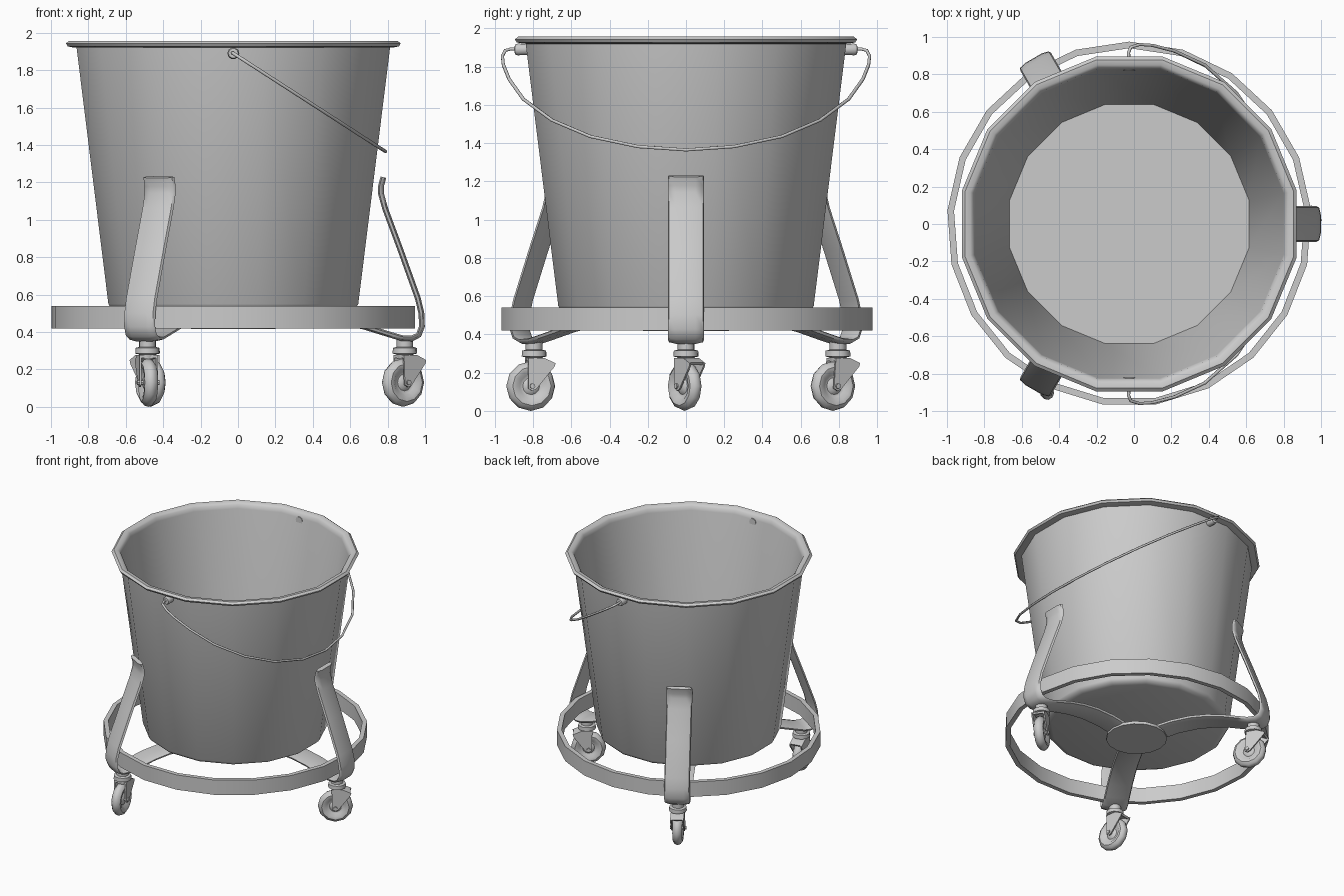
import bpy, bmesh
from math import pi, radians, cos
from mathutils import Vector, Matrix

if "Cube" in bpy.data.objects:
    bpy.data.objects.remove(bpy.data.objects["Cube"])

CX = -0.025  # common axis of bucket and frame


def finish(name, bm, matrix=Matrix(), angle=40):
    bmesh.ops.remove_doubles(bm, verts=bm.verts, dist=1e-5)
    bmesh.ops.recalc_face_normals(bm, faces=bm.faces)
    me = bpy.data.meshes.new(name)
    bm.to_mesh(me)
    bm.free()
    me.transform(matrix)
    ob = bpy.data.objects.new(name, me)
    bpy.context.collection.objects.link(ob)
    bpy.ops.object.select_all(action='DESELECT')
    ob.select_set(True)
    bpy.context.view_layer.objects.active = ob
    bpy.ops.object.shade_smooth_by_angle(angle=radians(angle))
    return ob


def skin(bm, rings, close):
    """Bridge equal-length point rings; close = join last ring to first."""
    vs = [[bm.verts.new(p) for p in ring] for ring in rings]
    n = len(vs[0])
    for i in range(len(vs) if close else len(vs) - 1):
        a, b = vs[i], vs[(i + 1) % len(vs)]
        for j in range(n):
            bm.faces.new((a[j], a[(j + 1) % n], b[(j + 1) % n], b[j]))
    if not close:
        bm.faces.new(vs[0])
        bm.faces.new(vs[-1])


def lathe(name, profile, sides, matrix=Matrix(), start=0.0, closed=False, angle=40):
    """Revolve (radius, height) points around z."""
    bm = bmesh.new()
    vs = [bm.verts.new((r, 0, z)) for r, z in profile]
    es = [bm.edges.new(p) for p in zip(vs, vs[1:])]
    if closed:
        es.append(bm.edges.new((vs[-1], vs[0])))
    bmesh.ops.rotate(bm, verts=vs, matrix=Matrix.Rotation(start, 3, 'Z'))
    bmesh.ops.spin(bm, geom=vs + es, axis=(0, 0, 1), angle=2 * pi,
                   steps=sides, use_merge=False)
    bmesh.ops.remove_doubles(bm, verts=bm.verts, dist=1e-5)
    bmesh.ops.dissolve_degenerate(bm, edges=bm.edges, dist=1e-6)
    return finish(name, bm, matrix, angle)


AXIS = Matrix.Translation((CX, 0, 0))

# Bucket: floor, flared wall and rolled rim
k = 1 / cos(pi / 16)
bucket = [(0, .545), (.64, .545), (.825, 1.91), (.832, 1.94), (.85, 1.955),
          (.878, 1.957), (.895, 1.943), (.885, 1.927), (.86, 1.922), (.838, 1.92),
          (.668, .55), (.655, .53), (.62, .518), (0, .518)]
lathe('bucket', [(r * k, z) for r, z in bucket], 16, AXIS, pi / 16)

# Bumper ring and central hub plate
lathe('bumper_ring', [(.975, .42), (.975, .54), (.94, .54), (.94, .42)], 21,
      AXIS, pi / 2, closed=True)
lathe('hub_plate', [(0, .417), (.225, .417), (.225, .44), (0, .44)], 16, AXIS)

# Handle lugs
for side, label in ((1, 'back'), (-1, 'front')):
    lathe('handle_lug_' + label,
          [(0, .82), (.03, .82), (.032, .88), (.026, .895), (0, .897)], 10,
          Matrix.Translation((CX, 0, 1.89)) @ Matrix.Rotation(-side * pi / 2, 4, 'X'))

# Wire handle, hanging in one tilted plane
half = [(.87, 1.89), (.915, 1.893), (.945, 1.885), (.96, 1.855), (.955, 1.81),
        (.925, 1.735), (.85, 1.63), (.7, 1.52), (.5, 1.435), (.25, 1.382)]
wire = half + [(0, 1.365)] + [(-y, z) for y, z in reversed(half)]
pts = [Vector((CX + (1.89 - z) * 1.55, y, z)) for y, z in wire]
normal = Vector((.525, 0, .82)).normalized()
normal = Vector((.53, 0, .85)).normalized()
rings = []
for i, p in enumerate(pts):
    t = (pts[min(i + 1, len(pts) - 1)] - pts[max(i - 1, 0)]).normalized()
    b = t.cross(normal).normalized()
    rings.append([p + (normal * cos(a) + b * cos(a - pi / 2)) * .009
                  for a in (j * pi / 3 for j in range(6))])
bm = bmesh.new()
skin(bm, rings, False)
finish('wire_handle', bm, angle=70)

# Bent strap leg: path in (radius, height), slightly crowned cross-section
path = [(.15, .437), (.3, .462), (.45, .468), (.58, .455), (.7, .43), (.82, .393),
        (.9, .369), (.955, .367), (.99, .385), (1.007, .43), (1.004, .5),
        (.985, .58), (.89, .845), (.81, 1.06), (.788, 1.14), (.788, 1.18), (.801, 1.228)]
section = [(-.095, -.006), (-.06, -.014), (.06, -.014), (.095, -.006),
           (.088, .008), (.05, .017), (-.05, .017), (-.088, .008)]


def leg(name, matrix):
    rings = []
    for i, (r, z) in enumerate(path):
        a, b = path[max(i - 1, 0)], path[min(i + 1, len(path) - 1)]
        t = Vector((b[0] - a[0], b[1] - a[1])).normalized()
        n = Vector((t.y, -t.x))  # outward side of the bend
        rings.append([(r + n.x * h, w, z + n.y * h) for w, h in section])
    bm = bmesh.new()
    skin(bm, rings, False)
    finish(name, bm, matrix, 50)


def slab(bm, outline, x0, x1):
    """Extrude a (y, z) outline between two x values."""
    skin(bm, [[(x, y, z) for y, z in outline] for x in (x0, x1)], False)


def caster(name, matrix, offset):
    # Swivel stem
    lathe(name + '_stem', [(0, .365), (.045, .365), (.045, .32), (.064, .315),
                           (.066, .285), (.045, .28), (.04, .255), (0, .255)], 12, matrix)
    # Fork: two tapered cheeks, bridge and axle
    cheek = [(-.04, .275), (.045, .275), (.105, .25), (.1, .232),
             (offset + .022, .115), (offset, .105), (offset - .022, .118)]
    bm = bmesh.new()
    for s in (-1, 1):
        slab(bm, cheek, s * .04, s * .05)
    slab(bm, [(-.04, .262), (-.04, .277), (.045, .277), (.1, .252), (.09, .24), (.045, .262)],
         -.05, .05)
    bmesh.ops.create_cone(bm, cap_ends=True, segments=8, radius1=.014, radius2=.014, depth=.12,
                          matrix=Matrix.Translation((0, offset, .13)) @ Matrix.Rotation(pi / 2, 4, 'Y'))
    finish(name + '_fork', bm, matrix, 30)
    # Dished wheel
    side = [(0, .028), (.03, .026), (.045, .014), (.06, .016), (.08, .034),
            (.102, .036), (.122, .022)]
    wheel = side + [(.13, 0)] + [(r, -h) for r, h in reversed(side)]
    lathe(name + '_wheel', wheel, 12,
          matrix @ Matrix.Translation((0, offset, .13)) @ Matrix.Rotation(pi / 2, 4, 'Y'))


# Three legs, each with a swivelled caster
for label, ang, yaw, off in (('right', 0, -55, -.012), ('back', 120, 30, -.03),
                             ('front', 240, 10, -.018)):
    spin = AXIS @ Matrix.Rotation(radians(ang), 4, 'Z')
    leg('leg_' + label, spin)
    spot = spin @ Vector((.917, 0, 0))
    caster('caster_' + label,
           Matrix.Translation(spot) @ Matrix.Rotation(radians(yaw), 4, 'Z'), off)
